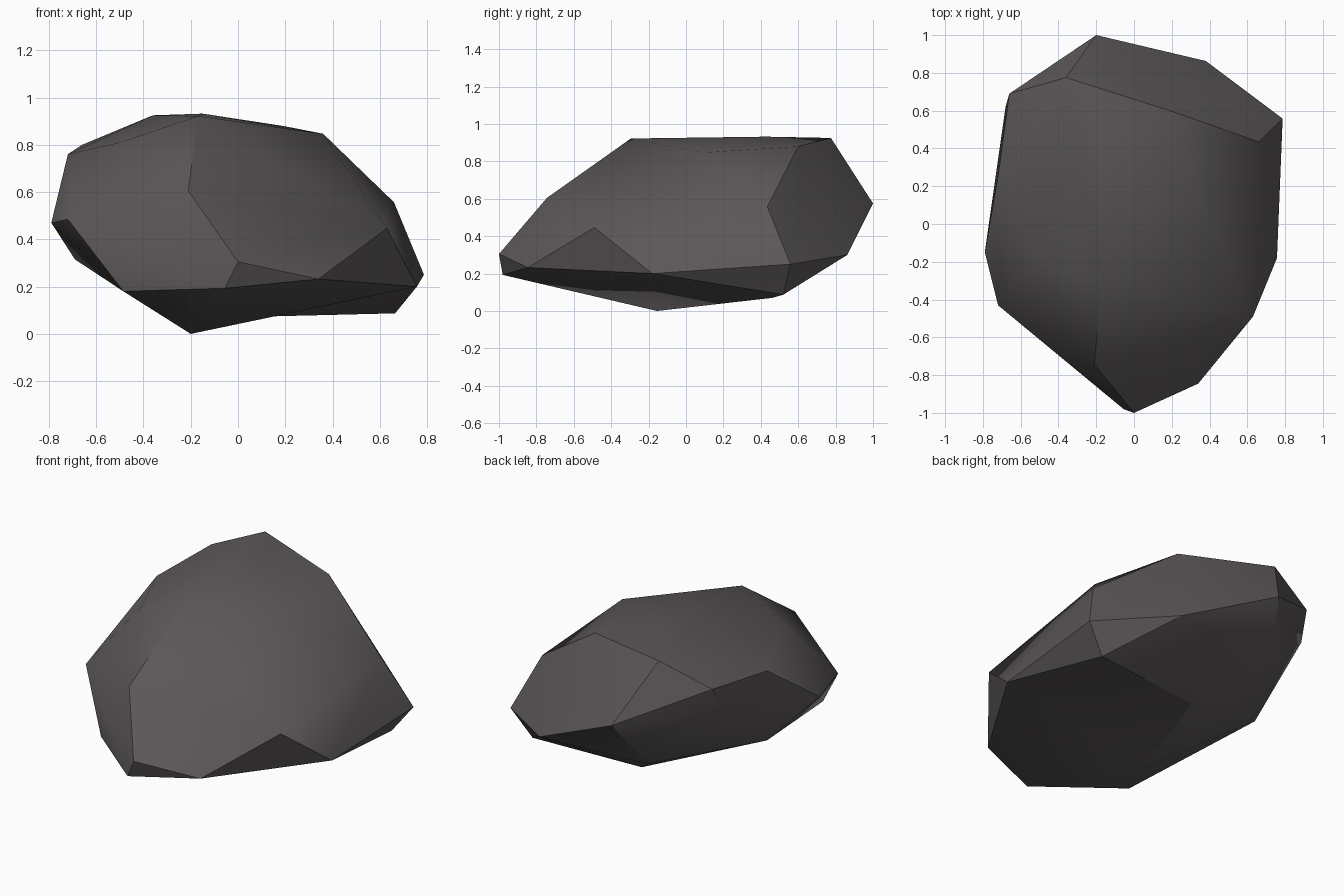
import bpy, bmesh, math
from mathutils import Vector

if "Cube" in bpy.data.objects:
    bpy.data.objects.remove(bpy.data.objects["Cube"])

# corner points of the faceted boulder
top = [(-0.36, 0.775, 0.925), (-0.15, 0.43, 0.932), (-0.17, -0.295, 0.922), (0.36, 0.095, 0.847),
       (0.19, 0.60, 0.88), (-0.50, -0.21, 0.81), (-0.66, 0.69, 0.80), (-0.72, 0.25, 0.76)]
middle = [(-0.20, 1.0, 0.575), (0.66, 0.435, 0.557), (0.63, -0.49, 0.446), (-0.21, -0.743, 0.605),
          (-0.72, -0.43, 0.485), (-0.79, -0.15, 0.47), (-0.68, 0.62, 0.63)]
low = [(0.38, 0.863, 0.30), (0.787, 0.558, 0.25), (0.757, -0.18, 0.20), (0.34, -0.845, 0.232),
       (0, -1.0, 0.305), (-0.055, -0.98, 0.193), (-0.485, -0.62, 0.18), (-0.69, 0.21, 0.315),
       (-0.31, 0.81, 0.30)]
base = [(0.665, 0.52, 0.087), (-0.025, 0.46, 0.07), (-0.20, -0.155, 0.0)]

bm = bmesh.new()
for p in top + middle + low + base:
    bm.verts.new(p)
bmesh.ops.convex_hull(bm, input=bm.verts[:])
loose = [v for v in bm.verts if not v.link_faces]
bmesh.ops.delete(bm, geom=loose, context='VERTS')


def near(p):
    return min(bm.verts, key=lambda v: (v.co - Vector(p)).length)


# slight hollow on the underside: turn the fold between the two lowest corners
fold = bm.edges.get((near(base[0]), near(base[2])))
if fold:
    bmesh.ops.rotate_edges(bm, edges=[fold], use_ccw=False)
bmesh.ops.recalc_face_normals(bm, faces=bm.faces[:])

mesh = bpy.data.meshes.new("boulder")
bm.to_mesh(mesh)
bm.free()
rock = bpy.data.objects.new("boulder", mesh)
bpy.context.collection.objects.link(rock)

# one dark stone colour
stone = bpy.data.materials.new("dark stone")
stone.diffuse_color = (0.107, 0.096, 0.101, 1)
stone.use_nodes = True
stone.node_tree.nodes["Principled BSDF"].inputs["Base Color"].default_value = stone.diffuse_color
mesh.materials.append(stone)

# crisp facets, nearly flat folds blended
bpy.context.view_layer.objects.active = rock
rock.select_set(True)
bpy.ops.object.shade_smooth_by_angle(angle=math.radians(30))
